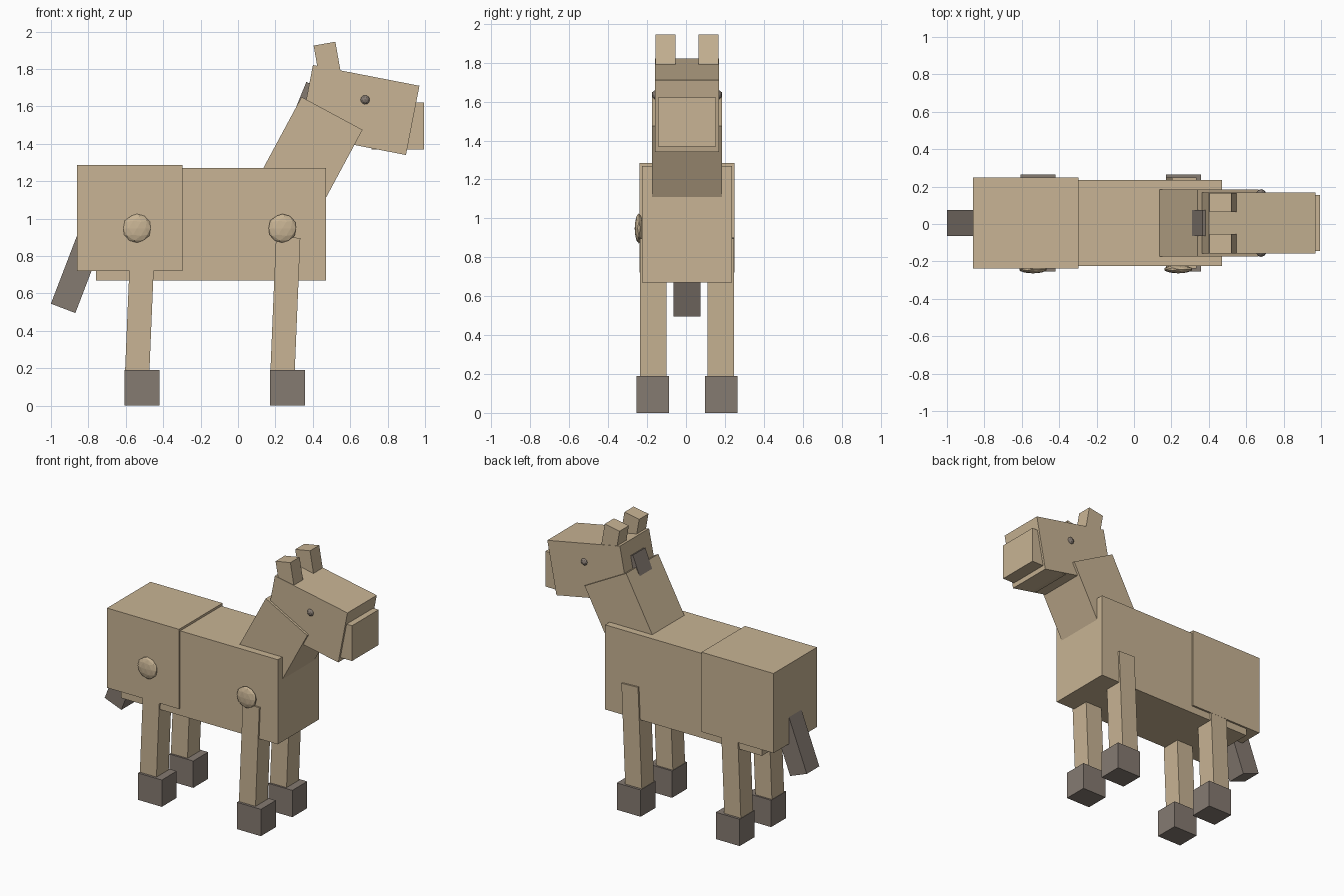
import bpy
import bmesh
from math import radians
from mathutils import Matrix, Vector

default = bpy.data.objects.get("Cube")
if default:
    bpy.data.objects.remove(default, do_unlink=True)


def material(name, rgb):
    mat = bpy.data.materials.new(name)
    mat.use_nodes = True
    mat.diffuse_color = (*rgb, 1)
    mat.node_tree.nodes["Principled BSDF"].inputs["Base Color"].default_value = (*rgb, 1)
    return mat


tan = material("tan hide", (0.58, 0.456, 0.297))
dark = material("dark grey brown", (0.235, 0.196, 0.167))
MID = 0.005  # middle of the animal across y


def finish(name, bm, mat):
    mesh = bpy.data.meshes.new(name)
    bm.to_mesh(mesh)
    bm.free()
    mesh.materials.append(mat)
    obj = bpy.data.objects.new(name, mesh)
    bpy.context.collection.objects.link(obj)
    return obj


def box(name, mat, anchor, size, lean=0, y=MID, pivot=(0, 0)):
    """Box leaning toward +x; pivot (-1..1 in x, z) is the point placed at anchor (x, z)."""
    bm = bmesh.new()
    bmesh.ops.create_cube(bm, size=1)
    shift = Vector((-pivot[0] / 2, 0, -pivot[1] / 2))
    scale = Matrix.Diagonal((*size, 1))
    bm.transform(Matrix.Translation((anchor[0], y, anchor[1]))
                 @ Matrix.Rotation(radians(lean), 4, 'Y') @ scale @ Matrix.Translation(shift))
    return finish(name, bm, mat)


def ball(name, mat, centre, radii):
    bm = bmesh.new()
    bmesh.ops.create_icosphere(bm, subdivisions=2, radius=1)
    bm.transform(Matrix.Translation(centre) @ Matrix.Diagonal((*radii, 1)))
    return finish(name, bm, mat)


# Trunk
box("body", tan, (-0.145, 0.97), (1.23, 0.461, 0.60))
box("rump", tan, (-0.578, 1.003), (0.565, 0.487, 0.565))

# Neck and head
box("neck", tan, (0.34, 1.65), (0.37, 0.36, 0.62), 28.3, pivot=(-1, 1))
box("head", tan, (0.97, 1.71), (0.58, 0.328, 0.377), 11, pivot=(1, 1))
box("muzzle", tan, (0.855, 1.495), (0.28, 0.298, 0.25))

# Mane tuft and tail
box("mane", dark, (0.365, 1.73), (0.13, 0.14, 0.4), 22, pivot=(-1, 1))
box("tail", dark, (-0.935, 0.52), (0.14, 0.14, 0.48), 21, pivot=(0, -1))

# Paired parts
for side, word in ((-1, "right"), (1, "left")):
    box(f"{word}_ear", tan, (0.4625, 1.935), (0.118, 0.103, 0.2), -10,
        y=MID + side * 0.11, pivot=(0, 1))
    ball(f"{word}_eye", dark, (0.68, MID + side * 0.154, 1.635), (0.027, 0.027, 0.027))
    for end, x in (("front", 0.24), ("rear", -0.537)):
        box(f"{end}_{word}_leg", tan, (x - 0.004, 0.13), (0.13, 0.137, 0.77), 2.4,
            y=MID + side * 0.174, pivot=(0, -1))
        box(f"{end}_{word}_hoof", dark, (x + 0.024, 0.095), (0.187, 0.167, 0.19),
            y=MID + side * 0.176)

# Round joint caps on the right flank
for end, x in (("front", 0.237), ("rear", -0.54)):
    ball(f"{end}_joint_cap", tan, (x, -0.242, 0.948), (0.077, 0.022, 0.077))
